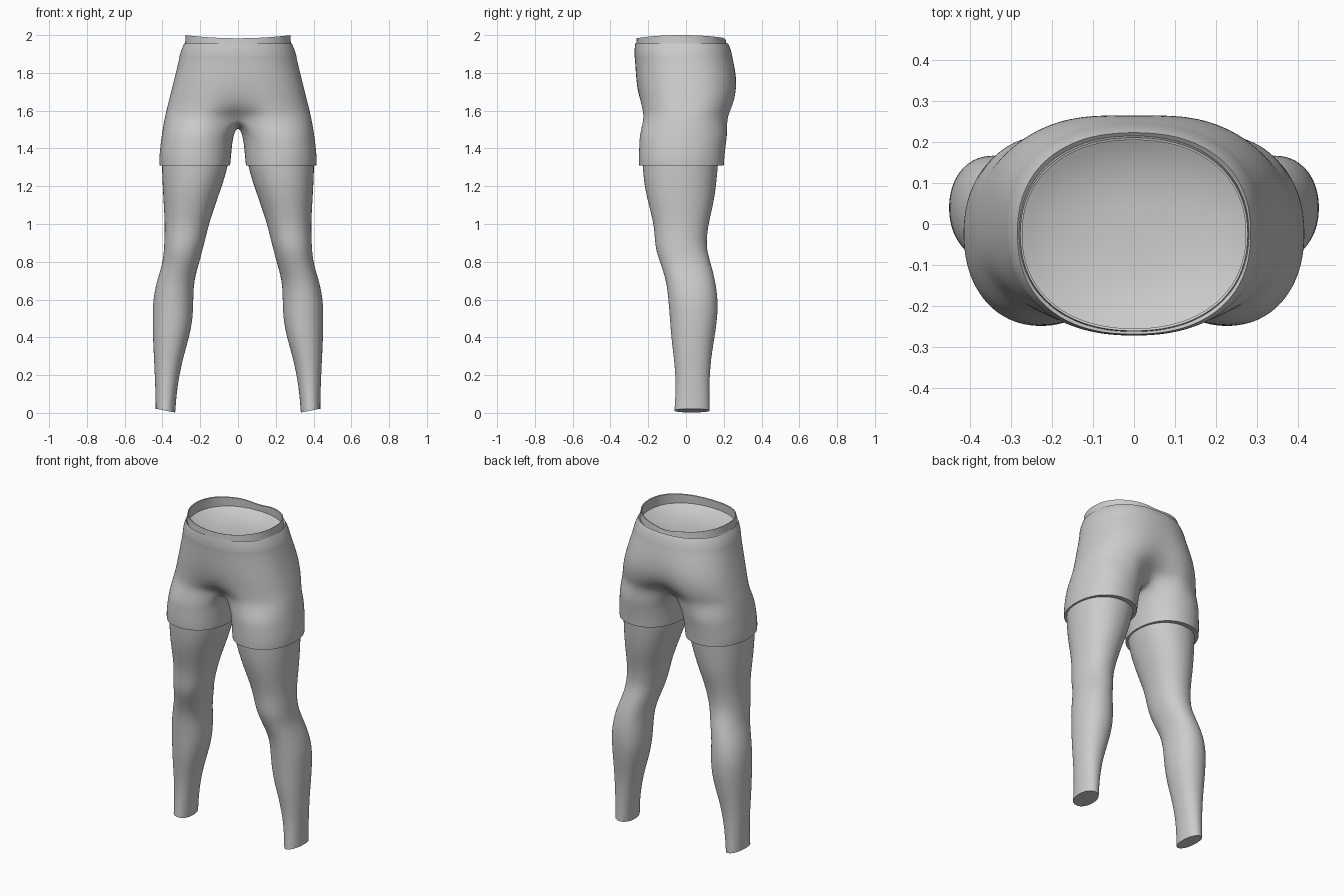
import bpy, bmesh, math

if "Cube" in bpy.data.objects:
    bpy.data.objects.remove(bpy.data.objects["Cube"])

grey = bpy.data.materials.new("soft grey")
grey.diffuse_color = (0.6, 0.6, 0.6, 1)
grey.use_nodes = True
grey.node_tree.nodes["Principled BSDF"].inputs["Base Color"].default_value = grey.diffuse_color

N, M = 24, 19          # points around a leg, points on the outer part of it
K = N - M              # points on the inner thigh


def sgn_pow(v, p):
    return math.copysign(abs(v) ** (2 / p), v)


def leg_ring(z, xi, xo, yf, yb, tilt=0.0, p=2.15):
    """Closed leg section, starting front-inner and running round the outside."""
    xc, yc, rx, ry = (xi + xo) / 2, (yf + yb) / 2, (xo - xi) / 2, (yb - yf) / 2
    pts = []
    for i in range(N):
        t = math.radians(-135 + i * 360 / N)
        c = sgn_pow(math.cos(t), p)
        pts.append((xc + rx * c, yc + ry * sgn_pow(math.sin(t), p), z + tilt * c))
    return pts


def hip_ring(z, xo, yf, yb, dent_f=0.0, dent_b=0.0, p=2.3):
    """Half section of the pelvis from front midline to back midline."""
    yc, ry = (yf + yb) / 2, (yb - yf) / 2
    pts = []
    for i in range(M):
        t = math.radians(-90 + i * 180 / (M - 1))
        x = 0.0 if i in (0, M - 1) else xo * sgn_pow(math.cos(t), p)
        g = math.exp(-(x / 0.1) ** 2)
        y = yc + ry * sgn_pow(math.sin(t), p)
        pts.append((x, y + (dent_f if t < 0 else -dent_b) * g, z))
    return pts


def finish(bm, name, levels=2, mirror=True, angle=50):
    bmesh.ops.recalc_face_normals(bm, faces=bm.faces)
    me = bpy.data.meshes.new(name)
    bm.to_mesh(me)
    bm.free()
    ob = bpy.data.objects.new(name, me)
    bpy.context.collection.objects.link(ob)
    me.materials.append(grey)
    if mirror:
        m = ob.modifiers.new("mirror", 'MIRROR')
        m.use_clip = True
        m.merge_threshold = 0.0005
    s = ob.modifiers.new("smooth", 'SUBSURF')
    s.levels = s.render_levels = levels
    bpy.ops.object.select_all(action='DESELECT')
    ob.select_set(True)
    bpy.context.view_layer.objects.active = ob
    bpy.ops.object.shade_smooth_by_angle(angle=math.radians(angle))
    return ob


def bridge(bm, a, b, closed=True):
    n = len(a)
    for i in range(n if closed else n - 1):
        j = (i + 1) % n
        bm.faces.new((a[i], a[j], b[j], b[i]))


def add(bm, pts):
    return [bm.verts.new(p) for p in pts]


def crease(bm, ring, closed=True):
    lay = bm.edges.layers.float.get("crease_edge") or bm.edges.layers.float.new("crease_edge")
    for i in range(len(ring) if closed else len(ring) - 1):
        e = bm.edges.get((ring[i], ring[(i + 1) % len(ring)]))
        if e:
            e[lay] = 1.0


# Shorts: pelvis half rings, crotch seam, then thigh rings with a turned-in hem
bm = bmesh.new()
hips = [
    (1.945, 0.276, -0.262, 0.212), (1.955, 0.286, -0.270, 0.224),
    (1.93, 0.298, -0.273, 0.236), (1.89, 0.311, -0.274, 0.246),
    (1.875, 0.312, -0.271, 0.248), (1.80, 0.330, -0.267, 0.268, 0, 0.004, 2.35),
    (1.72, 0.350, -0.260, 0.277, 0.0, 0.010, 2.45),
    (1.65, 0.368, -0.252, 0.270, 0.012, 0.025, 2.45),
    (1.60, 0.380, -0.248, 0.256, 0.045, 0.060, 2.45),
    (1.56, 0.390, -0.247, 0.242, 0.100, 0.110, 2.45),
]
rings = [add(bm, hip_ring(*h)) for h in hips]
for a, b in zip(rings, rings[1:]):
    bridge(bm, a, b, False)
crease(bm, rings[1], False)
low = rings[-1]
y0, y1 = low[0].co.y, low[-1].co.y
seam = add(bm, [(0, y1 + (y0 - y1) * k / (K + 1),
                 1.56 - 0.045 * math.sin(math.pi * k / (K + 1))) for k in range(1, K + 1)])
prev = low + seam
thighs = [(1.48, 0.020, 0.404, -0.247, 0.222), (1.42, 0.030, 0.412, -0.249, 0.212),
          (1.35, 0.036, 0.419, -0.252, 0.205), (1.31, 0.040, 0.417, -0.250, 0.202),
          (1.312, 0.056, 0.400, -0.226, 0.165)]
for k, t in enumerate(thighs):
    ring = add(bm, leg_ring(*t))
    bridge(bm, prev, ring)
    if k == 3:
        crease(bm, ring)
    prev = ring
finish(bm, "shorts")

# Leggings: one leg from under the hem to the ankle, closed at the ankle
bm = bmesh.new()
legs = [
    (1.40, 0.040, 0.403, -0.236, 0.180), (1.31, 0.050, 0.405, -0.232, 0.170),
    (1.20, 0.084, 0.400, -0.222, 0.161), (1.10, 0.120, 0.394, -0.198, 0.145),
    (1.00, 0.153, 0.388, -0.172, 0.120), (0.92, 0.172, 0.390, -0.166, 0.110),
    (0.86, 0.188, 0.393, -0.160, 0.112), (0.79, 0.206, 0.400, -0.136, 0.132),
    (0.70, 0.233, 0.430, -0.105, 0.156), (0.60, 0.236, 0.451, -0.094, 0.170),
    (0.50, 0.238, 0.453, -0.086, 0.167), (0.40, 0.258, 0.451, -0.079, 0.152),
    (0.30, 0.288, 0.446, -0.066, 0.135), (0.20, 0.310, 0.441, -0.056, 0.126),
    (0.10, 0.325, 0.437, -0.056, 0.124),
    (0.012, 0.332, 0.436, -0.062, 0.125, 0.010),
]
prev = None
for t in legs:
    ring = add(bm, leg_ring(*t))
    if prev:
        bridge(bm, prev, ring)
    prev = ring
crease(bm, prev)
bm.faces.new(prev)
finish(bm, "leggings")


# Waistband: thin rim rising above the shorts, dipped at front and back
def waist_ring(z, xo, yf, yb, wave=0.0, notch=0.0):
    pts = []
    for x, y, h in hip_ring(z, xo, yf, yb, p=2.2):
        h -= wave * (1 - (x / xo) ** 2)
        if y > 0:
            h -= notch * math.exp(-(x / 0.06) ** 4)
        pts.append((x, y, h))
    return pts


bm = bmesh.new()
band = [waist_ring(1.90, 0.288, -0.266, 0.222), waist_ring(1.95, 0.281, -0.264, 0.216),
        waist_ring(2.0, 0.279, -0.262, 0.212, 0.017, 0.012),
        waist_ring(1.998, 0.274, -0.256, 0.206, 0.017, 0.012),
        waist_ring(1.93, 0.276, -0.258, 0.208)]
rings = [add(bm, b) for b in band]
for a, b in zip(rings, rings[1:]):
    bridge(bm, a, b, False)
crease(bm, rings[2], False)
crease(bm, rings[3], False)
finish(bm, "waistband")

# Waist lining: shallow bowl closing the top
bm = bmesh.new()
prev = None
for s, z in ((1.0, 1.935), (0.85, 1.915), (0.6, 1.895), (0.3, 1.885)):
    ring = add(bm, hip_ring(z, 0.279 * s, -0.025 - 0.236 * s, -0.025 + 0.236 * s, p=2.2))
    if prev:
        bridge(bm, prev, ring, False)
    prev = ring
bm.faces.new(prev)
lining = finish(bm, "waist_lining", levels=1)
for f in lining.data.polygons:
    if f.normal.z < 0:
        f.flip()
